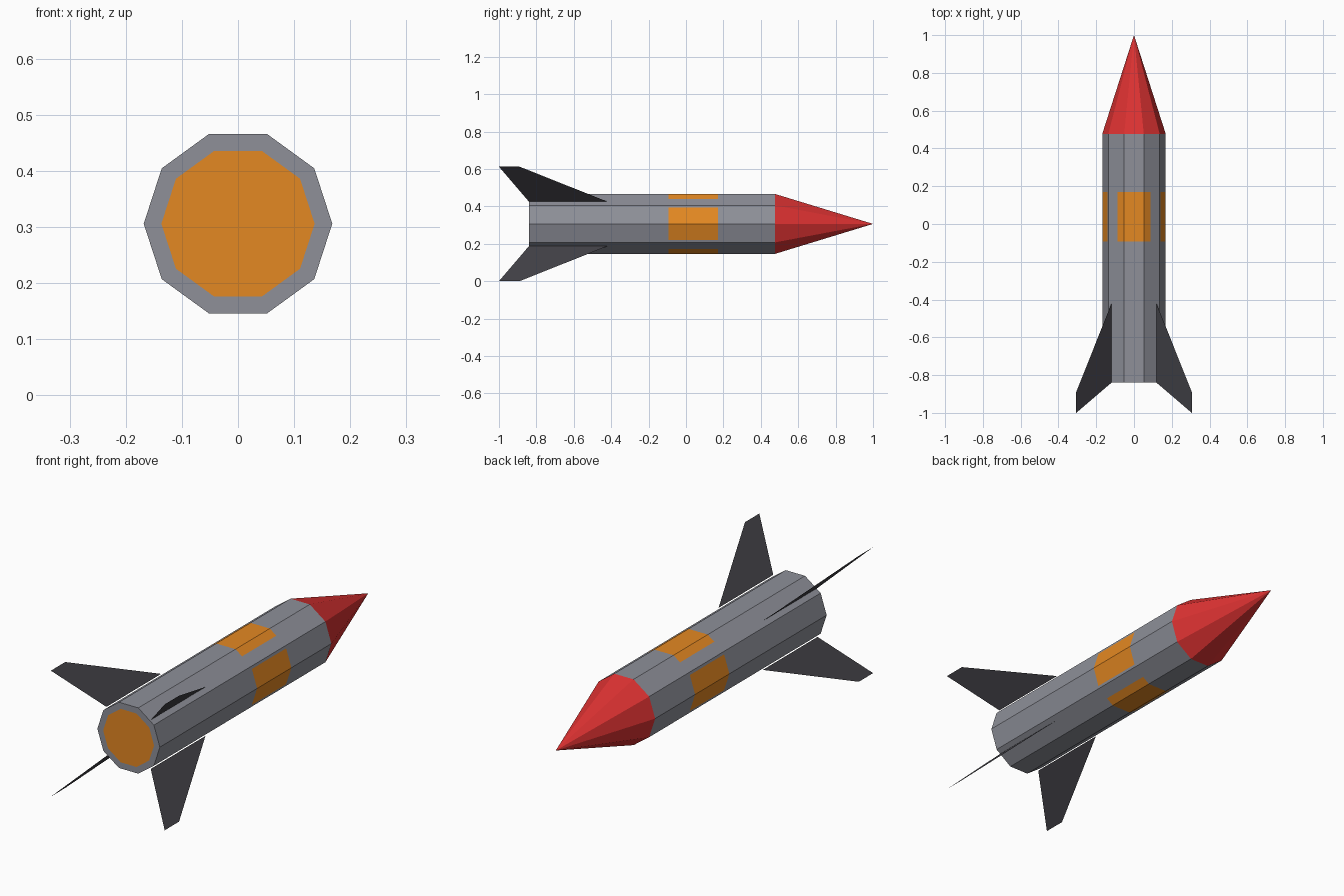
import bpy, bmesh, math
from mathutils import Vector

if "Cube" in bpy.data.objects:
    bpy.data.objects.remove(bpy.data.objects["Cube"])

CZ = 0.306           # height of the rocket axis
R = 0.168            # hull radius (ten sides)
TAIL, SHOULDER, TIP = -0.84, 0.477, 1.0
BAND = (-0.093, 0.17)
PATCH = 0.087        # half width of the painted patches


def material(name, rgb):
    lin = [((c / 255 + 0.055) / 1.055) ** 2.4 for c in rgb]
    m = bpy.data.materials.new(name)
    m.diffuse_color = (*lin, 1)
    m.use_nodes = True
    m.node_tree.nodes["Principled BSDF"].inputs["Base Color"].default_value = m.diffuse_color
    return m


grey = material("hull grey", (142, 144, 153))
orange = material("orange", (228, 136, 34))
red = material("nose red", (222, 50, 50))
dark = material("fin dark grey", (66, 65, 71))


def finish(bm, name, mats):
    me = bpy.data.meshes.new(name)
    bm.to_mesh(me)
    bm.free()
    for m in mats:
        me.materials.append(m)
    ob = bpy.data.objects.new(name, me)
    bpy.context.collection.objects.link(ob)
    return ob


def ring(bm, y):
    return [bm.verts.new((R * math.cos(i * math.tau / 10), y,
                          CZ + R * math.sin(i * math.tau / 10))) for i in range(10)]


def in_band(f):
    return BAND[0] < f.calc_center_median().y < BAND[1] and abs(f.normal.y) < 0.5


def cut(bm, faces, co, no):
    geom = set(faces)
    for f in faces:
        geom.update(f.edges)
        geom.update(f.verts)
    bmesh.ops.bisect_plane(bm, geom=list(geom), plane_co=co, plane_no=no)
    bm.normal_update()


# Hull: ten-sided tube with an inset exhaust disc
bm = bmesh.new()
a, b = ring(bm, TAIL), ring(bm, SHOULDER)
for i in range(10):
    j = (i + 1) % 10
    bm.faces.new((a[i], b[i], b[j], a[j]))
exhaust = bm.faces.new(a)
bmesh.ops.recalc_face_normals(bm, faces=bm.faces[:])
for f in bm.faces:
    if f.normal.dot(f.calc_center_median() - Vector((0, -0.2, CZ))) < 0:
        f.normal_flip()
bmesh.ops.inset_region(bm, faces=[exhaust], thickness=0.0314)
exhaust.material_index = 1
bm.normal_update()

# Four painted patches, cut into the hull
for y in BAND:
    cut(bm, [f for f in bm.faces if abs(f.normal.y) < 0.5], (0, y, 0), (0, 1, 0))
for s in (-PATCH, PATCH):
    cut(bm, [f for f in bm.faces if in_band(f)], (s, 0, 0), (1, 0, 0))
    cut(bm, [f for f in bm.faces if in_band(f)], (0, 0, CZ + s), (0, 0, 1))
for f in bm.faces:
    c = f.calc_center_median()
    if in_band(f) and min(abs(c.x), abs(c.z - CZ)) < PATCH:
        f.material_index = 1
finish(bm, "hull", [grey, orange])

# Nose cone
bm = bmesh.new()
base = ring(bm, SHOULDER)
tip = bm.verts.new((0, TIP, CZ))
for i in range(10):
    bm.faces.new((base[i], tip, base[(i + 1) % 10]))
bmesh.ops.recalc_face_normals(bm, faces=bm.faces[:])
for f in bm.faces:
    if f.normal.y < 0:
        f.normal_flip()
finish(bm, "nose_cone", [red])

# Four thin swept fins on the diagonals
profile = [(0.119, -0.42), (0.119, -0.84), (0.306, -1.0), (0.306, -0.89)]
for side, sx in (("right", 1), ("left", -1)):
    for level, sz in (("upper", 1), ("lower", -1)):
        bm = bmesh.new()
        bm.faces.new([bm.verts.new((sx * r, y, CZ + sz * r)) for r, y in profile])
        finish(bm, f"{level}_{side}_fin", [dark])
